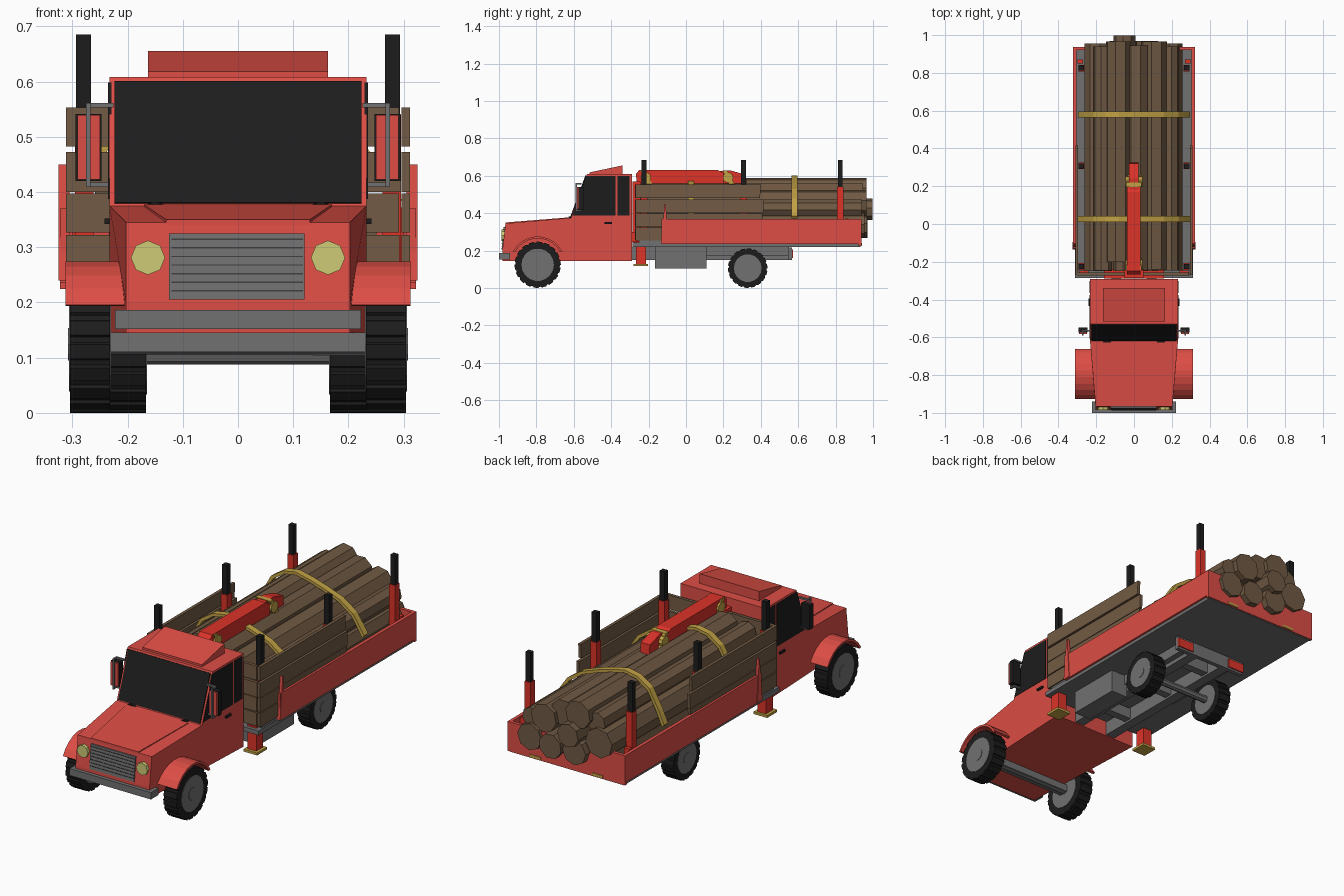
import bpy, bmesh, math, random
from mathutils import Vector

if "Cube" in bpy.data.objects:
    bpy.data.objects.remove(bpy.data.objects["Cube"])
random.seed(4)


def material(name, r, g, b):
    m = bpy.data.materials.new(name)
    m.diffuse_color = (r, g, b, 1)
    m.use_nodes = True
    m.node_tree.nodes["Principled BSDF"].inputs["Base Color"].default_value = m.diffuse_color
    return m


RED = material("body red", .72, .075, .06)
CRANE = material("crane red", .72, .033, .022)
BLACK = material("black", .012, .012, .012)
DARK = material("dark grey", .05, .05, .05)
GREY = material("mid grey", .165, .165, .165)
WOOD = material("plank wood", .17, .105, .058)
BARK = material("log wood", .16, .10, .056)
YELLOW = material("strap yellow", .54, .36, .06)
LAMP = material("lamp cream", .62, .60, .18)


def prism(name, mat, pts, a, b, axis='x', mirror=False, taper=None):
    """Extrude a profile from a to b: (y,z) along x, (x,z) along y, (x,y) along z."""
    place = {'x': lambda u, v, t: (t, u, v), 'y': lambda u, v, t: (u, t, v),
             'z': lambda u, v, t: (u, v, t)}[axis]
    for s in ((1, -1) if mirror else (1,)):
        bm = bmesh.new()
        rings = []
        for t in (a, b):
            ring = []
            for u, v in pts:
                co = Vector(place(u, v, t))
                if taper:
                    co = taper(co)
                co.x *= s
                ring.append(bm.verts.new(co))
            rings.append(ring)
            bm.faces.new(ring)
        n = len(pts)
        for i in range(n):
            j = (i + 1) % n
            bm.faces.new((rings[0][i], rings[0][j], rings[1][j], rings[1][i]))
        bmesh.ops.recalc_face_normals(bm, faces=bm.faces)
        label = name + (("_right" if s > 0 else "_left") if mirror else "")
        me = bpy.data.meshes.new(label)
        bm.to_mesh(me)
        bm.free()
        me.materials.append(mat)
        bpy.context.collection.objects.link(bpy.data.objects.new(label, me))


def box(name, mat, x0, x1, y0, y1, z0, z1, mirror=False):
    prism(name, mat, [(y0, z0), (y1, z0), (y1, z1), (y0, z1)], x0, x1, 'x', mirror)


def circle(u, v, r, n, start=0.0):
    return [(u + r * math.cos(start + i * math.tau / n),
             v + r * math.sin(start + i * math.tau / n)) for i in range(n)]


# cab with bonnet narrowing to the front
def nose(co):
    if co.y < -.9:
        co.x *= .87
    return co


prism("cab_body", RED, [(-.982, .145), (-.982, .2), (-.965, .345), (-.615, .375),
                        (-.53, .608), (-.29, .608), (-.29, .145)], -.233, .233, taper=nose)
prism("bonnet_panel", RED, [(-.17, -.63), (-.13, -.966), (.13, -.966), (.17, -.63)], .34, .35, 'z',
      taper=lambda c: Vector((c.x, c.y, c.z + (c.y + .966) * .08)))
prism("roof_deflector", RED, [(-.515, .60), (-.515, .618), (-.34, .655), (-.34, .60)], -.163, .163)
prism("windscreen", BLACK, [(-.6185, .381), (-.61, .378), (-.53, .598), (-.5385, .601)], -.224, .224)
prism("door_window", BLACK, [(-.607, .387), (-.535, .598), (-.376, .598), (-.376, .387)], .229, .235, mirror=True)
box("rear_quarter_window", BLACK, .229, .235, -.366, -.302, .387, .598, True)
box("door_handle", BLACK, .23, .242, -.435, -.395, .342, .352, True)
prism("wiper", BLACK, [(.11, .371), (.15, .382), (.165, .378), (.15, .374)], -.628, -.615, 'y', True)

# grille, lamps, bumper
prism("grille", GREY, [(-.986, .205), (-.97, .205), (-.955, .325), (-.975, .325)], -.125, .12)
for i in range(7):
    z = .22 + i * .0155
    y = -.986 + (z - .205) * .09
    box("grille_slat_%d" % i, DARK, -.12, .118, y - .002, y + .006, z, z + .0025)
prism("headlamp", LAMP, circle(.163, .281, .031, 8), -.986, -.965, 'y', True)
box("front_bumper", GREY, -.223, .223, -1.0, -.94, .152, .186)

# mirrors: dark housing with a red front plate, on a grey bracket
box("mirror_housing", BLACK, .247, .294, -.574, -.548, .42, .541, True)
box("mirror_front", RED, .25, .291, -.583, -.574, .423, .539, True)
for z in (.413, .557):
    box("mirror_arm_%d" % (z * 100), GREY, .225, .275, -.57, -.56, z - .004, z + .004, True)
box("mirror_bar", GREY, .267, .275, -.591, -.583, .409, .561, True)
for z in (.413, .557):
    box("mirror_link_%d" % (z * 100), GREY, .267, .275, -.591, -.56, z - .004, z + .004, True)

# front mudguards
angles = [math.radians(28 + i * 124 / 9) for i in range(10)]
arch = [(-.793 + .15 * math.cos(t), .125 + .15 * math.sin(t)) for t in angles]
arch += [(-.793 + .135 * math.cos(t), .13 + .135 * math.sin(t)) for t in reversed(angles)]
prism("mudguard", RED, arch, .205, .312, mirror=True)


# wheels with block tread
def wheel(name, y, r, x0, x1):
    tread = []
    for i in range(18):
        for f, rr in ((0, r), (.6, r), (.68, r * .955), (.92, r * .955)):
            t = (i + f) * math.tau / 18
            tread.append((y + rr * math.cos(t), r + rr * math.sin(t)))
    prism(name + "_tyre", BLACK, tread, x0, x1, mirror=True)
    prism(name + "_rim", GREY, circle(y, r, r * .7, 18), x0 - .002, x1 + .002, mirror=True)
    prism(name + "_hub", GREY, circle(y, r, r * .25, 10), x1, x1 + .004, mirror=True)
    prism(name + "_axle", GREY, circle(y, r, .018, 8), -x1, x1)


wheel("front_wheel", -.793, .124, .232, .304)
wheel("rear_wheel", .33, .106, .167, .235)

# chassis
box("front_axle_beam", GREY, -.23, .23, -.82, -.77, .11, .146)
box("chassis_rail", GREY, .07, .12, -.3, .55, .15, .22, True)
for y in (-.15, .15, .42):
    box("cross_member_%d" % (y * 100), GREY, -.1, .1, y, y + .04, .16, .215)
box("side_tank", GREY, .135, .23, -.165, .11, .104, .218)
box("spring_hanger", GREY, .10, .15, .11, .55, .17, .22, True)
box("rear_light_bar", GREY, -.2, .2, .545, .566, .15, .216)
box("rear_lamp", CRANE, .11, .2, .56, .572, .16, .205, True)

# load bed
box("bed_floor", GREY, -.312, .312, -.285, .932, .22, .242)
box("bed_inner_rail", GREY, .255, .305, -.25, .92, .24, .262, True)
box("bed_side", RED, .305, .322, -.13, .937, .236, .37, True)
box("tailgate", RED, -.322, .322, .921, .937, .224, .37)
box("tailgate_reflector", YELLOW, .14, .2, .935, .94, .228, .24, True)
prism("side_gusset", RED, [(-.135, .24), (-.095, .24), (-.108, .45), (-.114, .45)], .305, .325, mirror=True)
box("bed_catch", CRANE, .27, .3, .85, .87, .26, .372, True)

# stakes
for i, y in enumerate((-.225, .308, .825)):
    box("stake_base_%d" % i, CRANE, .262, .295, y - .018, y + .018, .24, .54, True)
    box("stake_top_%d" % i, BLACK, .266, .293, y - .013, y + .013, .53, .685, True)

# plank sides and headboard
for i, (z0, z1, end) in enumerate(((.255, .322, .40), (.327, .397, .41), (.400, .472, .415), (.482, .553, .40))):
    d = random.uniform(-.006, .006)
    prism("side_plank_%d" % i, WOOD, [(-.27, z0), (end + d, z0), (end, z1), (-.27, z1)],
          .296, .311, mirror=True)
    box("headboard_plank_%d" % i, WOOD, -.298 + d, .296 + d, -.272, -.257, z0, z1)

# log pile of octagons: x, z, radius, front end, rear end
logs = ((.19, .335, .066, -.245, .955), (.068, .325, .062, -.25, .968), (-.065, .332, .064, -.24, .97),
        (-.19, .405, .074, -.25, .955), (.19, .425, .05, -.245, .94), (.105, .455, .07, -.24, .965),
        (.012, .497, .066, -.245, .945), (-.082, .52, .069, -.2, .965), (-.05, .42, .058, -.25, .998),
        (-.19, .31, .05, -.24, .93), (-.165, .495, .05, -.245, .94))
for i, (x, z, r, front, back) in enumerate(logs):
    prism("log_%d" % i, BARK, circle(x, z, r, 8, random.uniform(0, .8)), front, back, 'y')

# straps over the pile
over = [(-.297, .385), (-.268, .45), (-.215, .545), (-.15, .588), (-.08, .601), (0, .583),
        (.07, .562), (.16, .53), (.235, .478), (.268, .43), (.297, .385)]
for i, y in enumerate((.027, .58)):
    prism("strap_%d" % i, YELLOW, over + [(x * .96, z - .014) for x, z in reversed(over)], y - .016, y + .016, 'y')

# crane boom folded on the load
box("crane_column", CRANE, -.05, .05, -.285, -.24, .22, .57)
prism("crane_boom", CRANE, [(-.262, .555), (-.268, .61), (-.25, .63), (.17, .63), (.2, .615), (.2, .555)], -.036, .034)
prism("crane_tip", CRANE, [(.15, .56), (.15, .622), (.24, .628), (.32, .605), (.325, .555)], -.026, .024)
for name, y in (("front", -.215), ("rear", .225)):
    prism("boom_bracket_" + name, YELLOW, [(y - .03, .628), (y - .005, .628), (y + .035, .555), (y + .005, .555)],
          -.042, .040)
    prism("boom_pivot_" + name, YELLOW, circle(y, .59, .028, 10), -.046, .044)

# stabiliser beam and legs
box("stabiliser_beam", CRANE, -.16, .16, -.288, -.225, .245, .30)
box("stabiliser_leg", CRANE, .24, .288, -.268, -.215, .128, .25, True)
box("stabiliser_foot", YELLOW, .228, .302, -.282, -.204, .117, .129, True)
